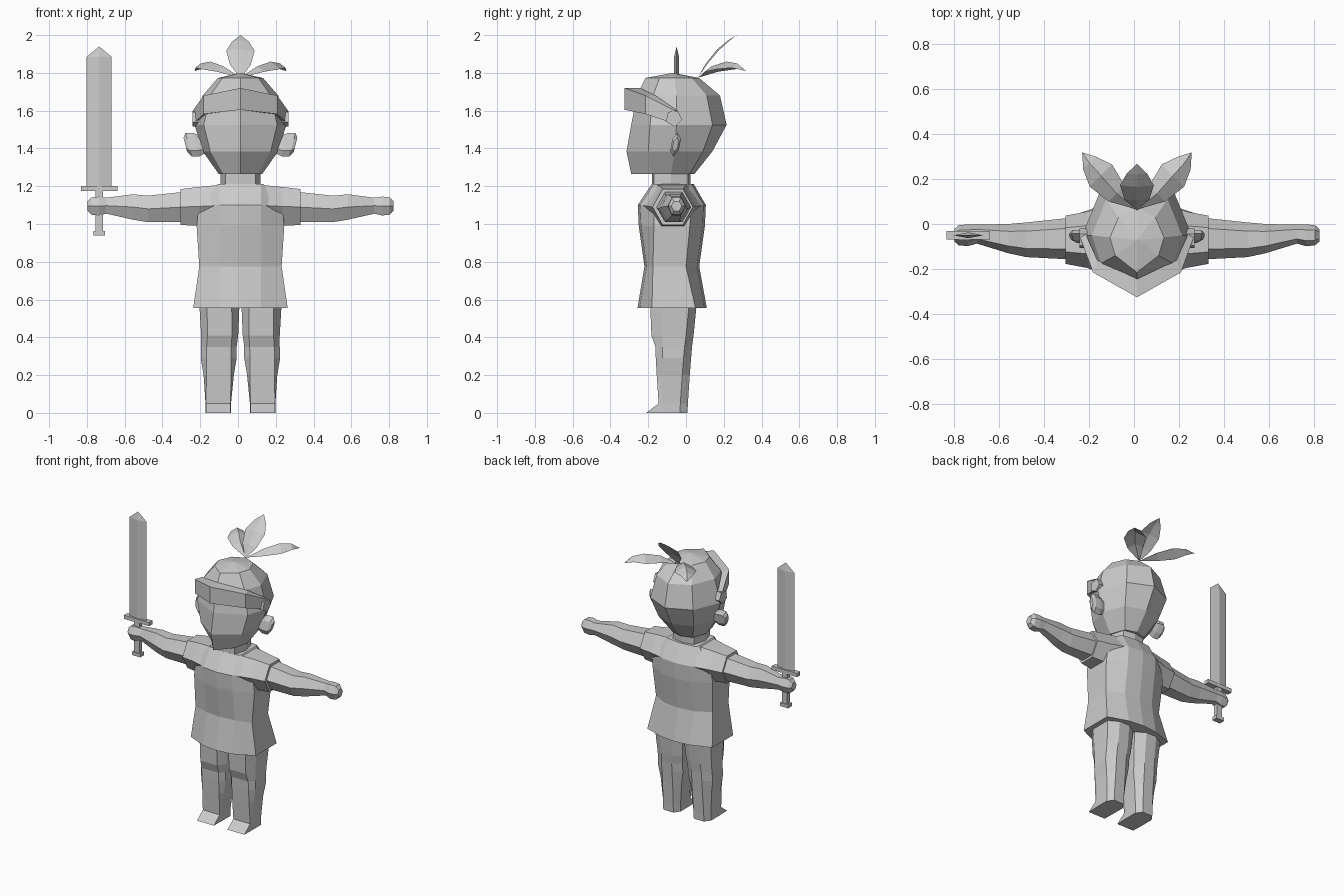
import bpy, bmesh, math
from mathutils import Vector

if "Cube" in bpy.data.objects:
    bpy.data.objects.remove(bpy.data.objects["Cube"])

CX = 0.013  # body centre line
grey = bpy.data.materials.new("plain grey")
grey.diffuse_color = (0.6, 0.6, 0.6, 1)
grey.use_nodes = True
grey.node_tree.nodes["Principled BSDF"].inputs["Base Color"].default_value = grey.diffuse_color


def finish(name, bm, x=CX):
    bmesh.ops.recalc_face_normals(bm, faces=bm.faces)
    me = bpy.data.meshes.new(name)
    bm.to_mesh(me)
    bm.free()
    me.materials.append(grey)
    ob = bpy.data.objects.new(name, me)
    ob.location.x = x
    bpy.context.collection.objects.link(ob)
    return ob


def loft(name, rings, tip=None, x=CX):
    """Skin closed rings, cap the start, and cap the end or bring it to a tip."""
    bm = bmesh.new()
    vs = [[bm.verts.new(p) for p in r] for r in rings]
    n = len(vs[0])
    for a, b in zip(vs, vs[1:]):
        for i in range(n):
            j = (i + 1) % n
            bm.faces.new((a[i], a[j], b[j], b[i]))
    bm.faces.new(vs[0])
    if tip:
        t = bm.verts.new(tip)
        for i in range(n):
            bm.faces.new((vs[-1][i], vs[-1][(i + 1) % n], t))
    else:
        bm.faces.new(vs[-1])
    return finish(name, bm, x)


def mirrored(half, z):
    """Close a half outline (first and last points on the centre line)."""
    return [(x, y, z) for x, y in half] + [(-x, y, z) for x, y in half[-2:0:-1]]


def hexagon(s, x, yc, zc, ry, rz):
    """Hexagon across the arm with its points to front and back."""
    return [(s * x, yc + ry * math.cos(k * math.pi / 3),
             zc + rz * math.sin(k * math.pi / 3) / 0.866) for k in range(6)]


def box(name, x, y, z, sx, sy, sz):
    return loft(name, [[(a * sx / 2, y + b * sy / 2, h) for a, b in
                        ((-1, -1), (1, -1), (1, 1), (-1, 1))]
                       for h in (z - sz / 2, z + sz / 2)], x=x)


# tunic: z, half width, front, side front, side back, back
tunic = [(0.555, 0.25, -0.257, -0.18, 0.05, 0.11),
         (0.775, 0.218, -0.22, -0.175, 0.0, 0.07),
         (0.99, 0.232, -0.25, -0.17, 0.02, 0.10),
         (1.10, 0.22, -0.255, -0.17, 0.03, 0.105),
         (1.213, 0.12, -0.18, -0.15, 0.01, 0.04)]
loft("tunic", [mirrored([(0, f), (0.11, f + 0.012), (w, sf), (w, sb),
                         (0.11, b - 0.012), (0, b)], z)
               for z, w, f, sf, sb, b in tunic])

# neck
loft("neck", [mirrored([(0, -0.18), (0.08, -0.17), (0.105, -0.08),
                        (0.08, 0.01), (0, 0.025)], z) for z in (1.19, 1.30)])

# head: z, half width, front, front corner, side, back corner, back
head = [(1.265, 0.115, -0.29, -0.18, -0.08, 0.02, 0.045),
        (1.385, 0.20, -0.315, -0.20, -0.06, 0.09, 0.14),
        (1.525, 0.243, -0.29, -0.19, -0.05, 0.14, 0.215),
        (1.68, 0.20, -0.26, -0.175, -0.05, 0.11, 0.18),
        (1.773, 0.12, -0.215, -0.14, -0.06, 0.03, 0.07)]
loft("head", [mirrored([(0, f), (w * 0.8, fs), (w, sd), (w * 0.68, bs), (0, b)], z)
              for z, w, f, fs, sd, bs, b in head], tip=(0, -0.07, 1.80))

# headband: slants down from the brow to the temples
band = [(0.195, -0.215, 1.68, 1.582), (0.252, -0.06, 1.60, 1.53)]
path = [(-x, y, t, b) for x, y, t, b in band[::-1]] + [(0, -0.325, 1.72, 1.605)] + band
loft("headband", [[(x, y, t), (x, y, b), (x * 0.9, y * 0.75, b), (x * 0.9, y * 0.75, t)]
                  for x, y, t, b in path])

for s, side in ((-1, "left"), (1, "right")):
    # band buckle
    loft(side + "_buckle", [[(s * x, -0.065 + 0.045 * math.sin(k * math.tau / 5 + 0.5),
                              1.56 + 0.045 * math.cos(k * math.tau / 5 + 0.5))
                             for k in range(5)] for x in (0.21, 0.255)])
    # ear: leaning hexagonal slab with a bevelled outer face
    ear = []
    for x, k in ((0.20, 0.75), (0.235, 1.0), (0.275, 1.0), (0.292, 0.6)):
        ring = []
        for i in range(6):
            a = i * math.pi / 3
            h = 0.062 * k * math.cos(a)
            ring.append((s * (x + 0.25 * h), -0.055 + 0.026 * k * math.sin(a) + 0.2 * h, 1.42 + h))
        ear.append(ring)
    loft(side + "_ear", ear)

    # sleeve
    loft(side + "_sleeve", [hexagon(s, *r) for r in (
        (0.08, -0.075, 1.10, 0.17, 0.11), (0.22, -0.07, 1.093, 0.125, 0.103),
        (0.317, -0.07, 1.09, 0.107, 0.095))])
    # arm with fist
    loft(side + "_arm", [hexagon(s, *r) for r in (
        (0.30, -0.065, 1.09, 0.092, 0.08), (0.49, -0.07, 1.08, 0.077, 0.07),
        (0.57, -0.065, 1.09, 0.065, 0.067), (0.71, -0.045, 1.097, 0.042, 0.042),
        (0.75, -0.05, 1.095, 0.048, 0.05), (0.79, -0.05, 1.095, 0.045, 0.046),
        (0.81, -0.05, 1.095, 0.028, 0.025))])

    # leg: z, inner x, outer x, front, back
    leg = []
    for z, xi, xo, f, b in ((0.0, 0.05, 0.185, -0.21, 0.008),
                            (0.05, 0.05, 0.185, -0.145, 0.01),
                            (0.20, 0.035, 0.195, -0.155, 0.02),
                            (0.29, 0.02, 0.21, -0.16, 0.027),
                            (0.35, 0.02, 0.208, -0.162, 0.032),
                            (0.41, 0.012, 0.208, -0.183, 0.04),
                            (0.58, 0.005, 0.218, -0.19, 0.057)):
        c, w = (xi + xo) / 2, (xo - xi) / 2
        q = 0.065
        sf = -0.125
        leg.append([(s * (c + dx), y, z) for dx, y in (
            (-q, f), (q, f), (w, sf), (w, b - 0.04), (q * 0.6, b),
            (-q * 0.6, b), (-w, b - 0.04), (-w, sf))])
    loft(side + "_leg", leg)


def leaf(name, spine, across, droop):
    """Folded leaf sheet; spine = (point, half width) pairs between two pointed ends."""
    bm = bmesh.new()
    across = Vector(across).normalized()
    rows = []
    for p, w in spine:
        p = Vector(p)
        d = Vector(droop) * (w / 0.07)
        rows.append([bm.verts.new(p - across * w + d), bm.verts.new(p),
                     bm.verts.new(p + across * w + d)] if w else [bm.verts.new(p)] * 3)
    for a, b in zip(rows, rows[1:]):
        for i in (0, 1):
            bm.faces.new(list(dict.fromkeys((a[i], a[i + 1], b[i + 1], b[i]))))
    finish(name, bm)


# leaf-shaped hair tuft
leaf("middle_leaf", [((0, 0.06, 1.77), 0), ((0, 0.105, 1.85), 0.055),
                     ((0, 0.165, 1.925), 0.075), ((0, 0.22, 1.97), 0.045),
                     ((0, 0.267, 2.0), 0)], (1, 0, 0), (0, 0.006, -0.008))
for s, side in ((-1, "left"), (1, "right")):
    leaf(side + "_leaf", [((0, 0.065, 1.775), 0), ((s * 0.09, 0.135, 1.835), 0.05),
                          ((s * 0.16, 0.215, 1.86), 0.07), ((s * 0.21, 0.27, 1.85), 0.04),
                          ((s * 0.243, 0.318, 1.81), 0)], (1, -s, 0), (0, 0, -0.04))

# sword
SX, SY = -0.735, -0.05
diamond = [(-0.066, 0), (0, -0.013), (0.066, 0), (0, 0.013)]
loft("blade", [[(x, SY + y, z) for x, y in diamond] for z in (1.19, 1.885)],
     tip=(0, SY, 1.94), x=SX)
box("guard", SX, SY, 1.187, 0.194, 0.036, 0.026)
box("grip", SX, SY, 1.07, 0.04, 0.03, 0.22)
box("pommel", SX, SY, 0.952, 0.062, 0.04, 0.024)
